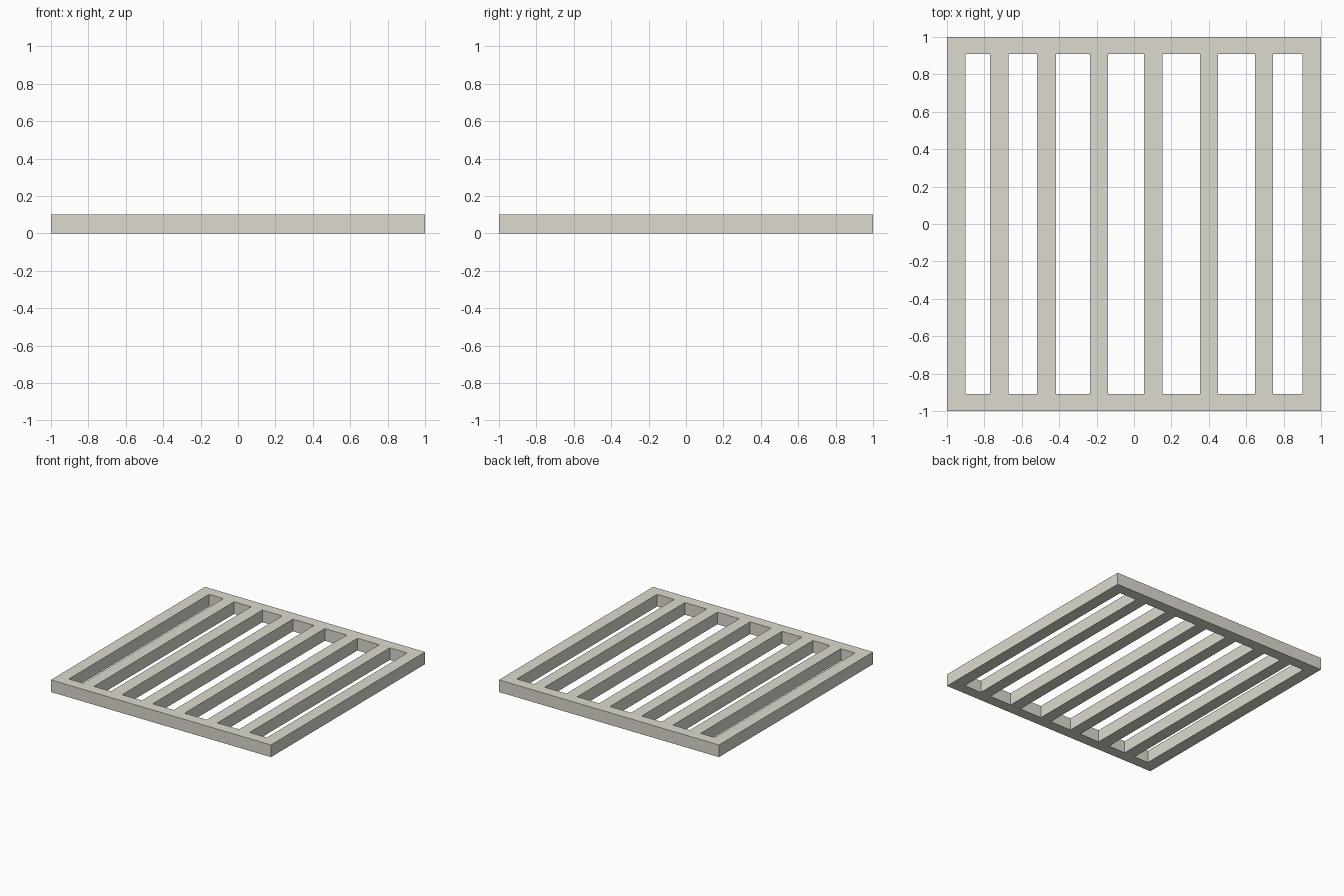
import bpy, bmesh

if "Cube" in bpy.data.objects:
    bpy.data.objects.remove(bpy.data.objects["Cube"])

HEIGHT = 0.1
SLOT_Y = 0.91
# left and right edge of each slot between the bars
SLOTS = [(-0.90, -0.77), (-0.672, -0.518), (-0.416, -0.236), (-0.138, 0.054),
         (0.152, 0.352), (0.45, 0.647), (0.743, 0.90)]

xs = [-1.0] + [x for slot in SLOTS for x in slot] + [1.0]
ys = [-1.0, -SLOT_Y, SLOT_Y, 1.0]

# flat grate outline: a grid of cells with the slots left open
bm = bmesh.new()
grid = [[bm.verts.new((x, y, 0)) for y in ys] for x in xs]
for i in range(len(xs) - 1):
    for j in range(len(ys) - 1):
        if i % 2 == 1 and j == 1:
            continue
        bm.faces.new((grid[i][j], grid[i + 1][j], grid[i + 1][j + 1], grid[i][j + 1]))

# raise the outline into a solid slab
top = bmesh.ops.extrude_face_region(bm, geom=bm.faces[:])["geom"]
bmesh.ops.translate(bm, vec=(0, 0, HEIGHT),
                    verts=[g for g in top if isinstance(g, bmesh.types.BMVert)])
bmesh.ops.recalc_face_normals(bm, faces=bm.faces[:])

mesh = bpy.data.meshes.new("slatted_grate")
bm.to_mesh(mesh)
bm.free()
grate = bpy.data.objects.new("slatted_grate", mesh)
bpy.context.collection.objects.link(grate)

# warm off-white paint
paint = bpy.data.materials.new("off_white")
paint.diffuse_color = (0.72, 0.70, 0.62, 1)
paint.use_nodes = True
paint.node_tree.nodes["Principled BSDF"].inputs["Base Color"].default_value = paint.diffuse_color
mesh.materials.append(paint)
